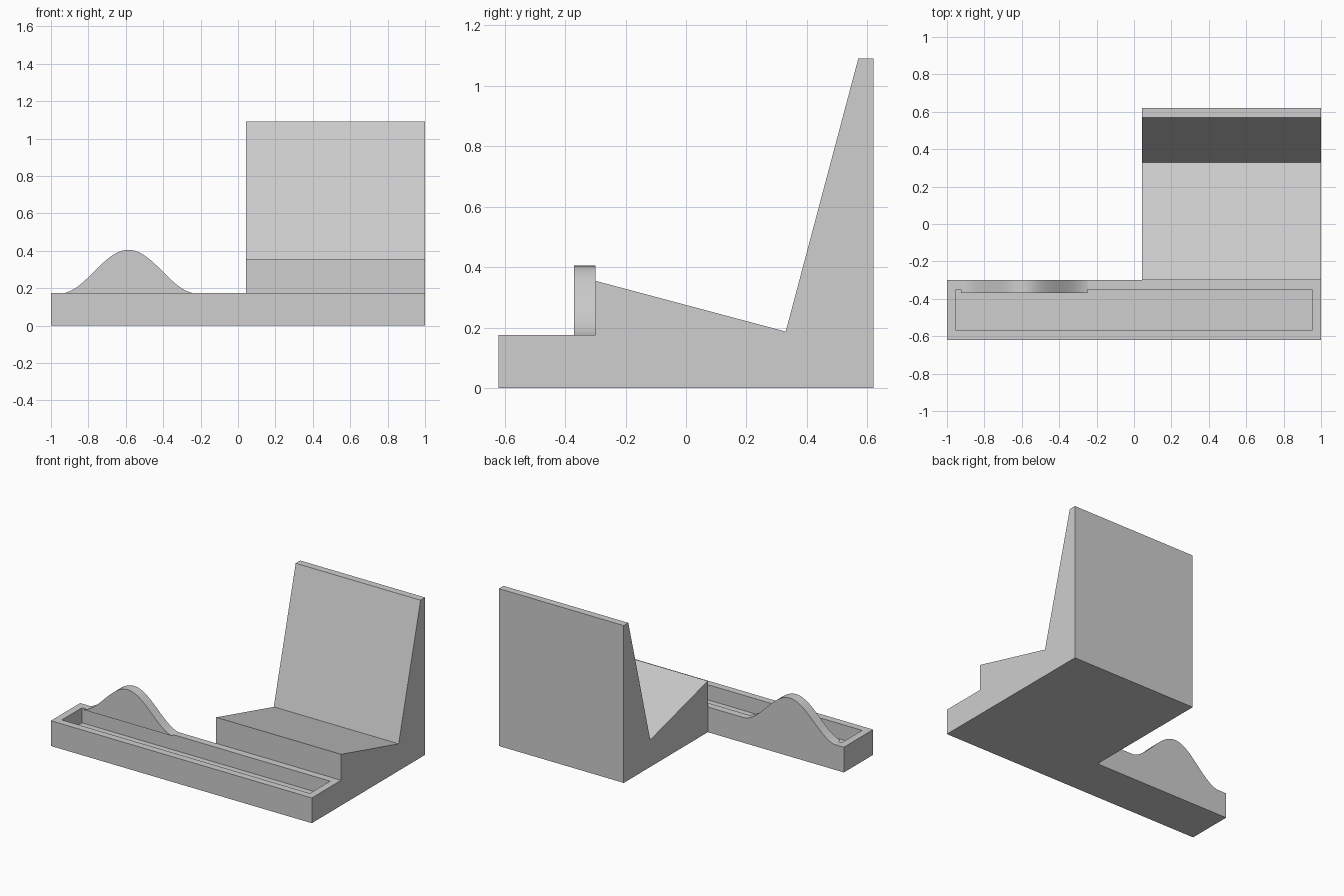
import bpy, bmesh, math

cube = bpy.data.objects.get("Cube")
if cube:
    bpy.data.objects.remove(cube, do_unlink=True)

# One plain grey for everything
grey = bpy.data.materials.new("light_grey")
grey.use_nodes = True
colour = (0.62, 0.62, 0.62, 1)
grey.diffuse_color = colour
grey.node_tree.nodes["Principled BSDF"].inputs["Base Color"].default_value = colour

FRONT, BACK, RIM_BACK = -0.62, 0.62, -0.30
RIM_Z, WALL, FLOOR_Z = 0.175, 0.07, 0.07


def finish(name, bm):
    bmesh.ops.recalc_face_normals(bm, faces=bm.faces)
    mesh = bpy.data.meshes.new(name)
    bm.to_mesh(mesh)
    bm.free()
    mesh.materials.append(grey)
    obj = bpy.data.objects.new(name, mesh)
    bpy.context.collection.objects.link(obj)
    return obj


def prism(name, points, offset):
    """Extrude a closed outline along an offset vector."""
    bm = bmesh.new()
    face = bm.faces.new([bm.verts.new(p) for p in points])
    new = bmesh.ops.extrude_face_region(bm, geom=[face], use_keep_orig=True)["geom"]
    verts = [v for v in new if isinstance(v, bmesh.types.BMVert)]
    bmesh.ops.translate(bm, verts=verts, vec=offset)
    return finish(name, bm)


# Long tray with a recessed trough
bm = bmesh.new()
bmesh.ops.create_cube(bm, size=1)
for v in bm.verts:
    v.co.x *= 2
    v.co.y = RIM_BACK if v.co.y > 0 else FRONT
    v.co.z = RIM_Z if v.co.z > 0 else 0
bm.normal_update()
top = max(bm.faces, key=lambda f: f.calc_center_median().z)
bmesh.ops.inset_region(bm, faces=[top], thickness=WALL)
walls = bmesh.ops.extrude_face_region(bm, geom=[top])["geom"]
bmesh.ops.translate(bm, verts=[v for v in walls if isinstance(v, bmesh.types.BMVert)],
                    vec=(0, 0, FLOOR_Z - RIM_Z))
if top.is_valid:
    bmesh.ops.delete(bm, geom=[top], context="FACES_ONLY")
finish("tray", bm)

# Sloped cradle and tall leaning backrest, one side profile
profile = [(RIM_BACK, 0), (RIM_BACK, 0.355), (0.33, 0.187),
           (0.57, 1.09), (BACK, 1.09), (BACK, 0)]
prism("cradle_and_backrest", [(0.043, y, z) for y, z in profile], (0.957, 0, 0))

# Bell-shaped hump rising from the rear rim
CENTRE, HALF, PEAK, STEPS, SWEEP = -0.586, 0.338, 0.405, 40, 0.92 * math.pi
fall = (PEAK - RIM_Z) / (1 - math.cos(SWEEP))
outline = []
for i in range(STEPS + 1):
    u = 2 * i / STEPS - 1
    outline.append((CENTRE + HALF * u, RIM_BACK, PEAK - fall * (1 - math.cos(SWEEP * u))))
hump = prism("hump", outline, (0, -WALL, 0))
bpy.ops.object.select_all(action="DESELECT")
hump.select_set(True)
bpy.context.view_layer.objects.active = hump
bpy.ops.object.shade_smooth_by_angle(angle=math.radians(20))
